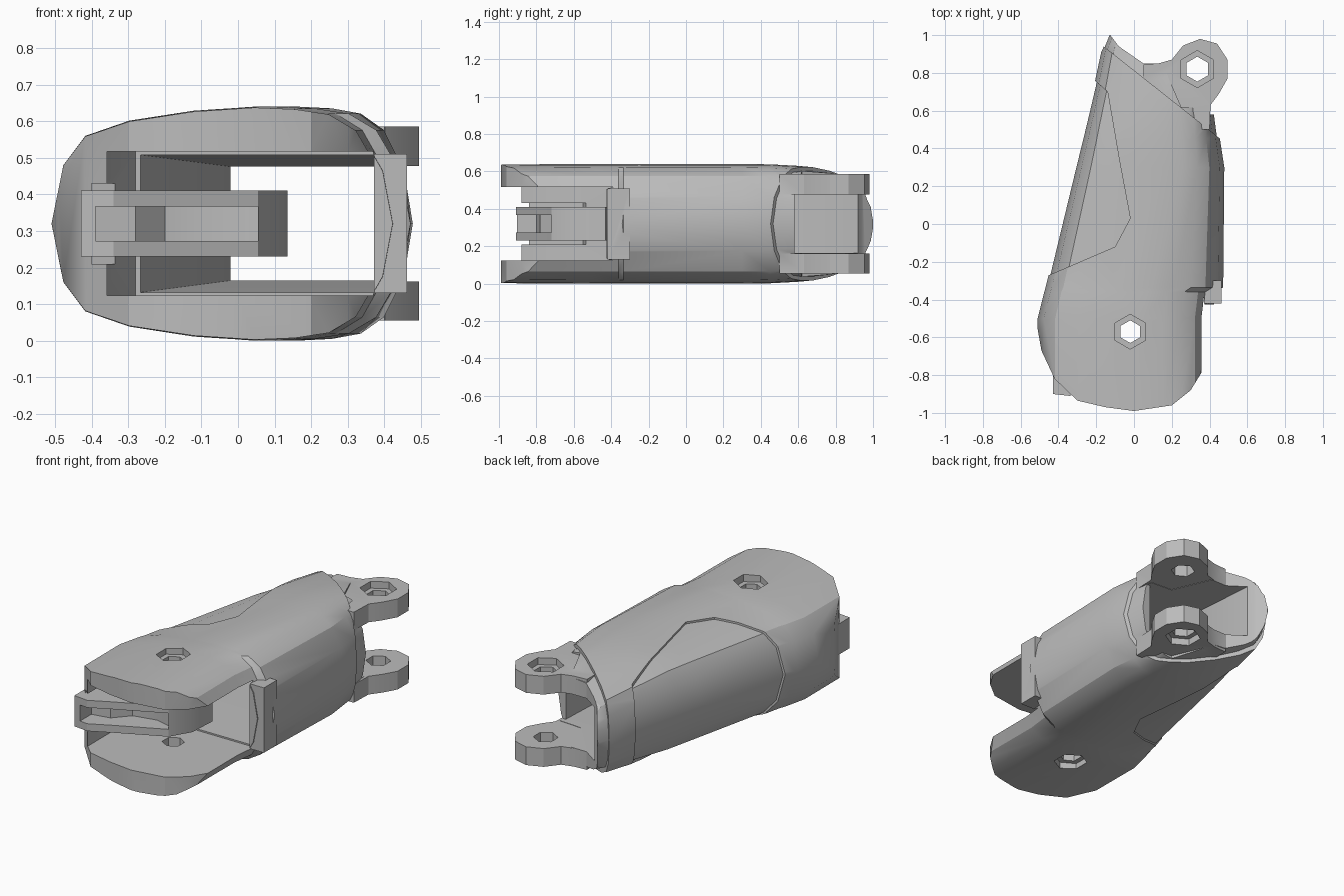
import bpy, bmesh, math

MID = 0.32          # height of the symmetry plane
cube = bpy.data.objects.get("Cube")
if cube:
    bpy.data.objects.remove(cube, do_unlink=True)

grey = bpy.data.materials.new("plain grey")
grey.use_nodes = True
grey.diffuse_color = (0.5, 0.5, 0.5, 1)
grey.node_tree.nodes["Principled BSDF"].inputs["Base Color"].default_value = (0.5, 0.5, 0.5, 1)


def skin(name, rings):
    """Solid made by joining rings of equal point count, capped at both ends."""
    bm = bmesh.new()
    loops = [[bm.verts.new(p) for p in ring] for ring in rings]
    for a, b in zip(loops, loops[1:]):
        for i in range(len(a)):
            j = (i + 1) % len(a)
            bm.faces.new((a[i], a[j], b[j], b[i]))
    bm.faces.new(loops[0])
    bm.faces.new(loops[-1])
    bmesh.ops.recalc_face_normals(bm, faces=bm.faces)
    mesh = bpy.data.meshes.new(name)
    bm.to_mesh(mesh)
    bm.free()
    mesh.materials.append(grey)
    ob = bpy.data.objects.new(name, mesh)
    bpy.context.collection.objects.link(ob)
    return ob


def prism(name, outline, z0, z1):
    return skin(name, [[(x, y, z) for x, y in outline] for z in (z0, z1)])


def disc(x, y, r, z0, z1, sides=6):
    ring = [(x + r * math.sin(math.tau * i / sides), y + r * math.cos(math.tau * i / sides))
            for i in range(sides)]
    return prism("hole_cutter", ring, z0, z1)


def combine(ob, other, op="DIFFERENCE"):
    """Apply a boolean and discard the second solid."""
    mod = ob.modifiers.new("cut", "BOOLEAN")
    mod.operation, mod.object, mod.solver = op, other, "EXACT"
    bpy.context.view_layer.update()
    result = bpy.data.meshes.new_from_object(
        ob.evaluated_get(bpy.context.evaluated_depsgraph_get()))
    ob.modifiers.clear()
    ob.data = result
    bpy.data.objects.remove(other, do_unlink=True)


def finish(ob, angle=28):
    ob.data.shade_smooth()
    ob.data.set_sharp_from_angle(angle=math.radians(angle))


# Rounded cross-section: fraction of width, fraction of half height
HALF = [(0, 0), (.035, .5), (.1, .75), (.23, .88), (.42, .965), (.6, 1),
        (.72, .985), (.82, .94), (.9, .8), (.97, .45), (1, 0)]
SECTION = HALF + [(u, -v) for u, v in HALF[-2:0:-1]]


def sleeve(name, stations, inset=0):
    rings = []
    for y, left, right, h in stations:
        l, r = left + inset, right - inset
        rings.append([(l + u * (r - l), y, MID + v * (h - inset)) for u, v in SECTION])
    return skin(name, rings)


# Outer shell: long sleeve trimmed to a rounded front, side panel and slanted rim
body = sleeve("body_shell", [
    (-1.05, -.51, .415, .317), (-.5, -.51, .415, .32), (-.36, -.475, .43, .32),
    (-.335, -.468, .472, .32), (.3, -.312, .478, .32), (.45, -.275, .455, .318),
    (.6, -.24, .435, .31), (1.02, -.15, .4, .27)])
combine(body, prism("shell_trim", [
    (-.52, -.5), (-.49, -.67), (-.42, -.82), (-.3, -.935), (-.15, -.97), (0, -.99),
    (.2, -.96), (.3, -.88), (.38, -.75), (.41, -.6), (.52, -.5), (.52, .4),
    (.27, .6), (-.16, .94), (-.23, .78), (-.14, .7), (-.08, .35), (-.02, .03),
    (-.1, -.12), (-.46, -.275)], -1, 2), "INTERSECT")

# Inner core: shows as the recessed side panel and the rear neck
core = sleeve("core", [
    (-.45, -.5, .40, .315), (-.3, -.46, .46, .318), (.3, -.315, .47, .317),
    (.45, -.278, .45, .315), (.6, -.242, .43, .3), (.78, -.2, .43, .28),
    (.93, -.168, .4, .25), (1.01, -.135, .4, .17)], .01)
combine(core, prism("core_trim", [
    (-.7, -.6), (.7, -.6), (.7, .59), (.25, .62), (.15, .85), (.05, .85),
    (-.08, .94), (-.125, 1), (-.7, 1)], -1, 2), "INTERSECT")
combine(body, core, "UNION")

# Side rim plate ahead of the sleeve
combine(body, prism("rim_plate", [(.36, -.42), (.462, -.42), (.462, -.3), (.36, -.3)],
                    MID - .19, MID + .19), "UNION")

# Pair of rear hinge lugs
LUG = [(.05, .845), (.13, .85), (.2, .87), (.26, .945), (.35, .98), (.44, .955),
       (.495, .87), (.495, .77), (.45, .69), (.405, .63), (.4, .5), (.05, .5)]
for side in (-1, 1):
    combine(body, prism("hinge_lug", LUG, MID + side * .158, MID + side * .265), "UNION")

# Front slot, open to the front and the left side
combine(body, prism("slot_cutter", [
    (-.34, -1.2), (.7, -1.2), (.7, -.425), (.37, -.425), (.37, -.38), (-.28, -.38),
    (-.36, -.6), (-.36, -.86)], MID - .197, MID + .197))
combine(body, prism("pocket_cutter", [(-.4, -.88), (-.2, -.9), (-.2, -.5), (-.4, -.55)],
                    MID - .11, MID + .11))

# Tapered tunnel through the sleeve
combine(body, skin("tunnel_cutter", [
    [(l, y, MID - h), (.372, y, MID - h), (.372, y, MID + h), (l, y, MID + h)]
    for y, l, h in ((-.43, -.28, .19), (.56, -.02, .156))]))

# Rear opening between the lugs
combine(body, prism("rear_cutter", [
    (-.02, .55), (.372, .55), (.372, .58), (.8, .58), (.8, 1.2), (-.05, 1.2), (-.05, .93)],
    MID - .156, MID + .156))

# Tongue inside the slot, forked at its front
tongue = prism("forked_tongue", [
    (-.43, -.9), (-.34, -.91), (-.22, -.85), (.055, -.72), (.125, -.6),
    (.135, -.43), (-.05, -.4), (-.27, -.37), (-.43, -.45)], MID - .09, MID + .09)
combine(tongue, prism("fork_cutter", [
    (-.39, -1.1), (.055, -1.1), (.055, -.69), (-.06, -.66), (-.2, -.69),
    (-.28, -.78), (-.39, -.8)], MID - .047, MID + .047))

# Pin holes with wider hexagonal recesses
combine(tongue, disc(-.02, -.57, .06, -1, 2))
for x, y, r, top in ((-.02, -.57, .06, .317), (.335, .82, .066, .265)):
    combine(body, disc(x, y, r, -1, 2))
    for side in (-1, 1):
        combine(body, disc(x, y, r + .032, MID + side * (top - .04), MID + side * .5))

for part in (body, tongue):
    finish(part)
